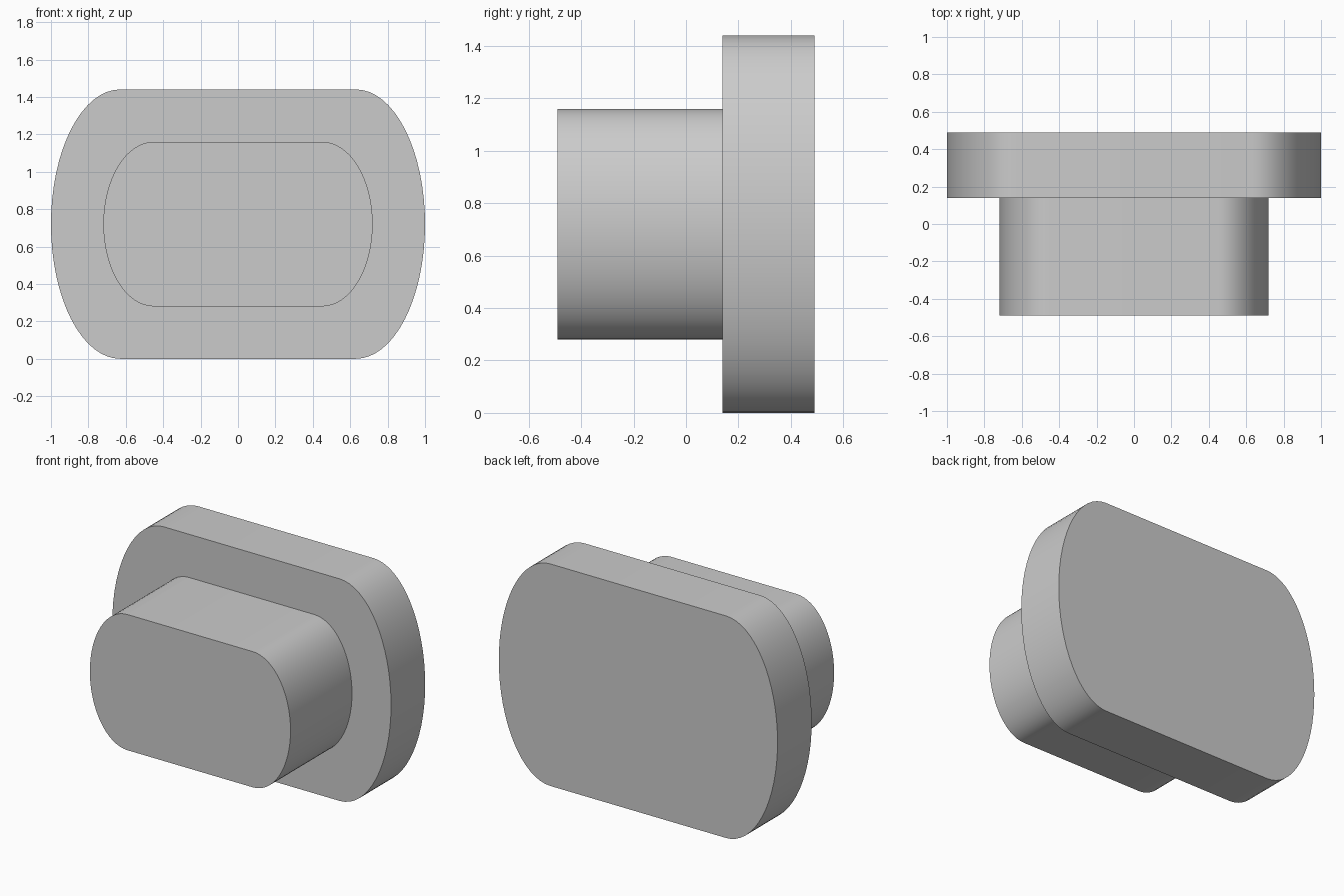
import bpy
import bmesh
from math import cos, sin, pi, radians

cube = bpy.data.objects.get("Cube")
if cube:
    bpy.data.objects.remove(cube, do_unlink=True)

# Single plain grey for the whole fitting
grey = bpy.data.materials.new("plain_grey")
grey.use_nodes = True
colour = (0.6, 0.6, 0.6, 1)
grey.diffuse_color = colour
grey.node_tree.nodes["Principled BSDF"].inputs["Base Color"].default_value = colour

MID_Z = 0.72
STEPS = 32


def rounded_block(name, half_width, half_height, end_depth, y_front, y_back):
    """Extrude a flat-topped outline with half-ellipse ends along y."""
    straight = half_width - end_depth
    outline = []
    for side, start in ((1, -pi / 2), (-1, pi / 2)):
        for i in range(STEPS + 1):
            a = start + pi * i / STEPS
            outline.append((side * straight + end_depth * cos(a),
                            MID_Z + half_height * sin(a)))
    bm = bmesh.new()
    face = bm.faces.new([bm.verts.new((x, y_front, z)) for x, z in outline])
    result = bmesh.ops.extrude_face_region(bm, geom=[face], use_keep_orig=True)
    moved = [v for v in result["geom"] if isinstance(v, bmesh.types.BMVert)]
    bmesh.ops.translate(bm, verts=moved, vec=(0, y_back - y_front, 0))
    bmesh.ops.recalc_face_normals(bm, faces=bm.faces)
    mesh = bpy.data.meshes.new(name)
    bm.to_mesh(mesh)
    bm.free()
    mesh.materials.append(grey)
    obj = bpy.data.objects.new(name, mesh)
    bpy.context.collection.objects.link(obj)
    bpy.ops.object.select_all(action="DESELECT")
    obj.select_set(True)
    bpy.context.view_layer.objects.active = obj
    bpy.ops.object.shade_smooth_by_angle(angle=radians(30))
    return obj


# Wide plate at the back, narrower plug standing out in front
rounded_block("back_flange", 1.0, 0.72, 0.37, 0.14, 0.49)
rounded_block("front_plug", 0.72, 0.44, 0.27, -0.49, 0.14)
